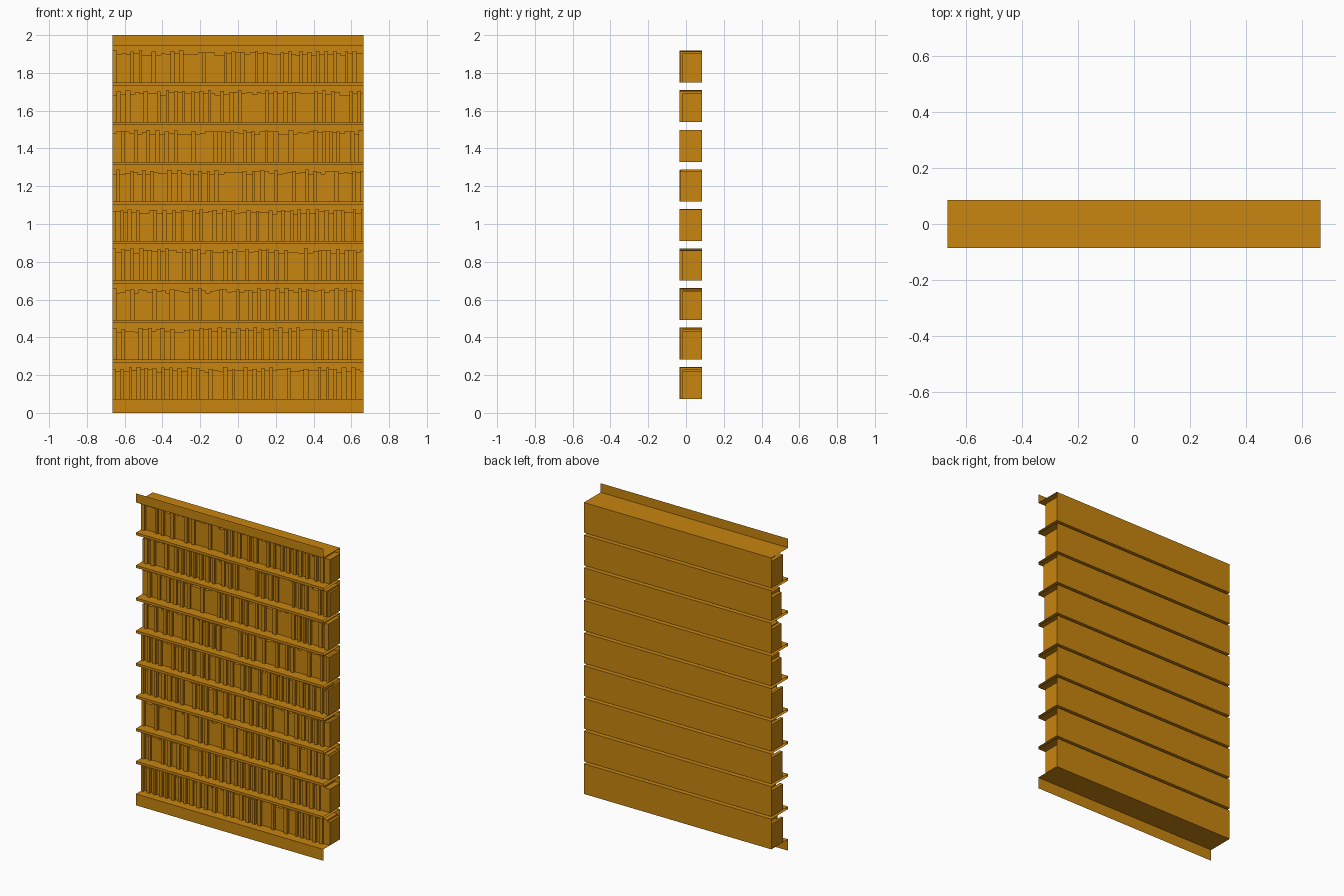
import bpy
import random

if "Cube" in bpy.data.objects:
    bpy.data.objects.remove(bpy.data.objects["Cube"])

random.seed(7)
W, D = 0.665, 0.085            # half width, half depth
ROWS, FIRST, PITCH, BOARD = 9, 0.073, 0.2094, 0.016

wood = bpy.data.materials.new("ochre")
wood.diffuse_color = (0.58, 0.235, 0.005, 1)
wood.use_nodes = True
wood.node_tree.nodes["Principled BSDF"].inputs["Base Color"].default_value = wood.diffuse_color


def add_mesh(name, verts, faces):
    me = bpy.data.meshes.new(name)
    me.from_pydata(verts, [], faces)
    me.materials.append(wood)
    ob = bpy.data.objects.new(name, me)
    bpy.context.collection.objects.link(ob)
    return ob


# Case: one folded sheet (plinth, floors, backs, ceilings, shelf fronts, fascia)
profile = [(-D, 0)]
for i in range(ROWS):
    floor = FIRST + i * PITCH
    ceiling = floor + PITCH - BOARD
    profile += [(-D, floor), (D, floor), (D, ceiling), (-D, ceiling)]
profile.append((-D, 2.0))
n = len(profile)
add_mesh("shelf_case",
         [(x, y, z) for x in (-W, W) for y, z in profile],
         [(k, k + n, k + n + 1, k + 1) for k in range(n - 1)])


# Book rows: stepped skins with spines, tops and the exposed side steps
def book_row(name, z0):
    books, x = [], -W
    out = False
    while x < W - 0.001:
        out = (not out) and random.random() < 0.6
        w = random.uniform(0.015, 0.026) if out else random.uniform(0.02, 0.03)
        x1 = x + w if x + w < W - 0.012 else W
        y = random.choice((-0.035, -0.030)) if out else -0.018
        h = random.uniform(0.159, 0.17) if out else random.uniform(0.143, 0.162)
        books.append((x, x1, y, z0 + h))
        x = x1
    verts, faces = [], []

    def quad(*pts):
        faces.append(tuple(range(len(verts), len(verts) + 4)))
        verts.extend(pts)

    def side(x, ya, yb, za, zb):
        quad((x, ya, za), (x, yb, za), (x, yb, zb), (x, ya, zb))

    for a, b, y, z in books:
        quad((a, y, z0), (b, y, z0), (b, y, z), (a, y, z))
        quad((a, y, z), (b, y, z), (b, D, z), (a, D, z))
    for p, q in zip(books, books[1:]):
        fore = p if p[2] < q[2] else q
        tall = p if p[3] > q[3] else q
        back = max(p[2], q[2])
        if p[2] != q[2]:
            side(q[0], fore[2], back, z0, fore[3])
        side(q[0], tall[2] if tall is not fore else back, D,
             min(p[3], q[3]), tall[3])
    for x, (_, _, y, z) in ((-W, books[0]), (W, books[-1])):
        side(x, y, D, z0, z)
    add_mesh(name, verts, faces)


for i in range(ROWS):
    book_row(f"book_row_{i + 1}", FIRST + i * PITCH)
